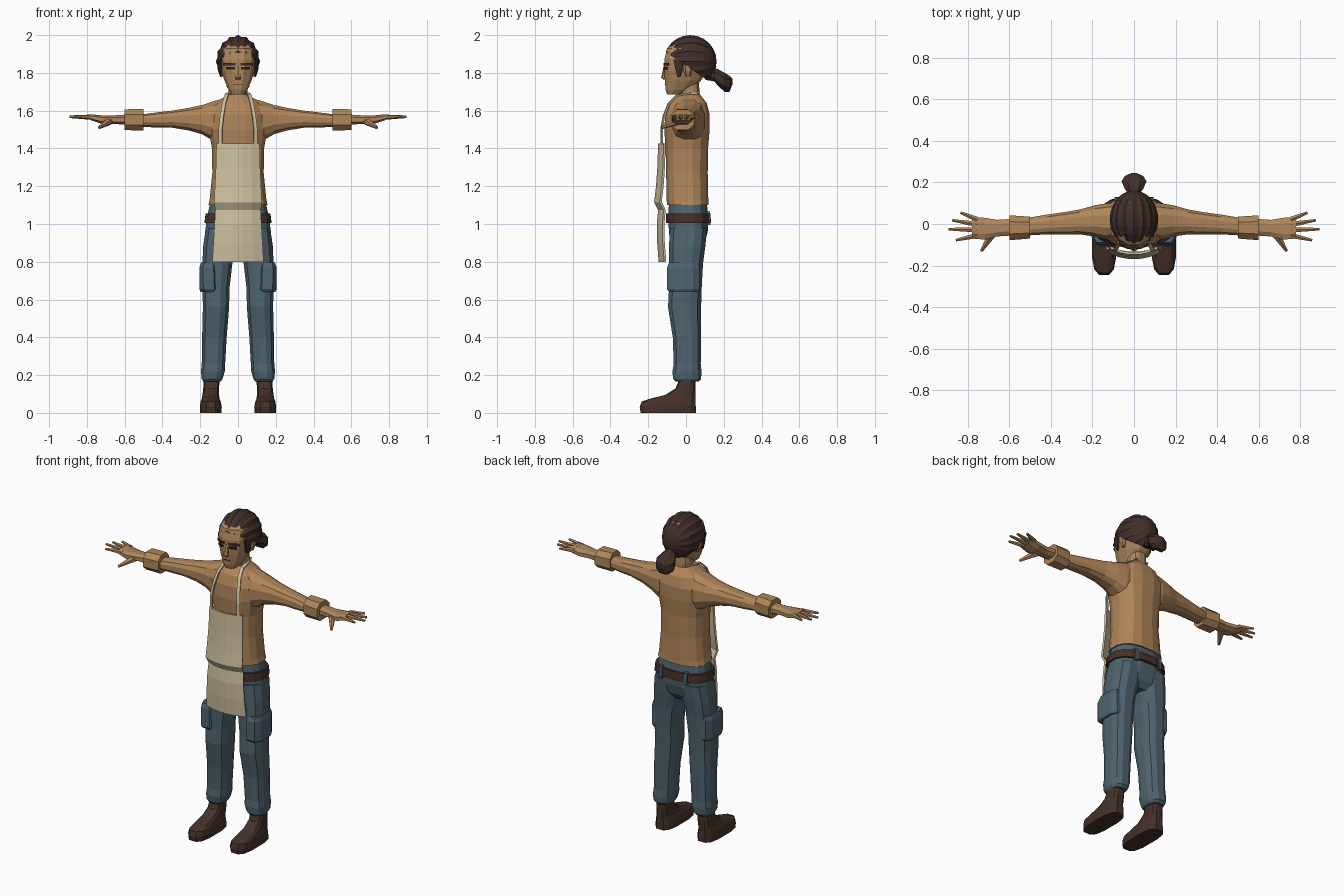
import bpy, bmesh, math
from mathutils import Vector

cube = bpy.data.objects.get("Cube")
if cube:
    bpy.data.objects.remove(cube)


def material(name, rgb):
    mat = bpy.data.materials.new(name)
    mat.use_nodes = True
    colour = (*rgb, 1)
    mat.diffuse_color = colour
    mat.node_tree.nodes["Principled BSDF"].inputs["Base Color"].default_value = colour
    return mat


SKIN = material("tan skin", (.42, .24, .11))
SHIRT = material("ochre shirt", (.43, .235, .1))
LINEN = material("cream linen", (.62, .53, .35))
DENIM = material("slate denim", (.075, .125, .155))
HAIR = material("dark brown hair", (.052, .028, .022))
LEATHER = material("brown leather", (.06, .03, .022))
DARK = material("dark eye", (.03, .017, .013))


def finish(name, bm, mat, mirror=False):
    mesh = bpy.data.meshes.new(name)
    bm.to_mesh(mesh)
    bm.free()
    mesh.materials.append(mat)
    obj = bpy.data.objects.new(name, mesh)
    bpy.context.collection.objects.link(obj)
    if mirror:
        mod = obj.modifiers.new("other side", 'MIRROR')
        mod.use_mirror_merge = False
    return obj


def loft(name, rows, mat, axis='Z', sides=12, power=.8, mirror=False):
    """Skin rounded rings; each row is position, then low/high of the two cross axes."""
    place = {'Z': lambda t, u, v: (u, v, t),
             'X': lambda t, u, v: (t, u, v),
             'Y': lambda t, u, v: (u, t, v)}[axis]
    bm = bmesh.new()
    rings = []
    reach = math.cos(math.pi / sides) ** power
    for t, u0, u1, v0, v1 in rows:
        ring = []
        for i in range(sides):
            a = (i + .5) * math.tau / sides
            c, s = (math.copysign(abs(f) ** power / reach, f)
                    for f in (math.cos(a), math.sin(a)))
            ring.append(bm.verts.new(place(t, (u0 + u1 + (u1 - u0) * c) / 2,
                                           (v0 + v1 + (v1 - v0) * s) / 2)))
        rings.append(ring)
    for a, b in zip(rings, rings[1:]):
        for i in range(sides):
            j = (i + 1) % sides
            bm.faces.new((a[i], a[j], b[j], b[i]))
    bm.faces.new(rings[0])
    bm.faces.new(rings[-1])
    bmesh.ops.recalc_face_normals(bm, faces=bm.faces)
    return finish(name, bm, mat, mirror)


def column(name, rows, mat, **options):
    """Upright loft centred on x; each row is height, half width, front, back."""
    return loft(name, [(z, -w, w, f, b) for z, w, f, b in rows], mat, **options)


def sheet(name, rows, mat, thickness, mirror=False):
    """Thin cloth or plate through rows of points."""
    bm = bmesh.new()
    grid = [[bm.verts.new(p) for p in row] for row in rows]
    for a, b in zip(grid, grid[1:]):
        for i in range(len(a) - 1):
            bm.faces.new((a[i], a[i + 1], b[i + 1], b[i]))
    obj = finish(name, bm, mat, mirror)
    mod = obj.modifiers.new("thickness", 'SOLIDIFY')
    mod.thickness, mod.offset = thickness, 0
    return obj


def finger(name, base, tip, r0, r1):
    base, tip = Vector(base), Vector(tip)
    bm = bmesh.new()
    bmesh.ops.create_cone(bm, cap_ends=True, segments=6, radius1=r0, radius2=r1,
                          depth=(tip - base).length)
    turn = (tip - base).to_track_quat('Z', 'Y').to_matrix()
    for v in bm.verts:
        v.co = turn @ v.co + (base + tip) / 2
    finish(name, bm, SKIN, mirror=True)


# Shirt body and sleeves
column("shirt", [(1.1, .157, -.1, .12), (1.13, .15, -.103, .118),
                 (1.27, .136, -.105, .115), (1.4, .138, -.108, .117),
                 (1.5, .155, -.115, .125), (1.58, .155, -.11, .125),
                 (1.64, .12, -.09, .11), (1.685, .055, -.05, .075)], SHIRT, sides=16)
loft("sleeve", [(.05, -.07, .1, 1.45, 1.672), (.13, -.075, .1, 1.44, 1.65),
                (.19, -.06, .09, 1.475, 1.63), (.26, -.05, .07, 1.495, 1.615),
                (.35, -.05, .055, 1.51, 1.6), (.42, -.05, .045, 1.51, 1.592),
                (.51, -.055, .03, 1.515, 1.58)], SHIRT, axis='X', mirror=True)
loft("sleeve_cuff", [(.5, -.07, .035, 1.495, 1.61), (.6, -.078, .042, 1.497, 1.607)],
     SHIRT, axis='X', sides=8, mirror=True)

# Hands
loft("palm", [(.58, -.055, .025, 1.525, 1.58), (.66, -.06, .02, 1.53, 1.575),
              (.72, -.075, .03, 1.53, 1.575), (.78, -.07, .035, 1.55, 1.58)],
     SKIN, axis='X', sides=8, mirror=True)
fingers = [("little", .022, .835, .055), ("ring", -.002, .875, .018),
           ("middle", -.028, .892, -.025), ("index", -.055, .858, -.078)]
for label, y, tip_x, tip_y in fingers:
    finger(label + "_finger", (.755, y, 1.565), (tip_x, tip_y, 1.568), .015, .007)
finger("thumb", (.68, -.045, 1.545), (.735, -.13, 1.51), .022, .008)

# Neck, head and face
column("neck", [(1.64, .055, -.03, .075), (1.76, .047, -.03, .068)], SKIN)
column("head", [(1.685, .032, -.1, -.03), (1.71, .05, -.108, .03),
                (1.76, .072, -.112, .08), (1.81, .087, -.114, .11),
                (1.87, .094, -.115, .125), (1.93, .085, -.1, .125),
                (1.97, .05, -.05, .1)], SKIN)
loft("ear", [(1.78, .08, .095, 0, .02), (1.81, .08, .106, -.01, .03),
             (1.845, .08, .108, -.012, .035)], SKIN, sides=6, mirror=True)
column("nose", [(1.765, .012, -.12, -.1), (1.775, .016, -.13, -.1),
                (1.84, .007, -.116, -.1)], SKIN, sides=6)


def face_plate(name, z0, z1, inner, outer, mat):
    slope = [(inner, -.117), (.037, -.116), (outer, -.116 + .62 * (outer - .037))]
    sheet(name, [[(x, y, z) for x, y in slope] for z in (z0, z1)], mat, .006, mirror=True)


face_plate("eyebrow", 1.839, 1.853, .014, .074, HAIR)
face_plate("eye", 1.818, 1.831, .02, .062, DARK)
sheet("mouth", [[(-.022, -.111, z), (.022, -.111, z)] for z in (1.738, 1.742)], DARK, .004)
sheet("sideburn", [[(.088, -.065, 1.87), (.105, -.015, 1.87)],
                   [(.09, -.055, 1.82), (.1, -.02, 1.82)],
                   [(.086, -.045, 1.78), (.09, -.03, 1.78)]], HAIR, .009, mirror=True)

# Swept-back hair: a ridged ellipsoid with strands running front to back
bm = bmesh.new()
STRANDS = 32
bmesh.ops.create_uvsphere(bm, u_segments=STRANDS, v_segments=12, radius=1)
for v in bm.verts:
    strand = round(math.atan2(v.co.y, v.co.x) / math.tau * STRANDS)
    ridge = .94 if strand % 2 else 1
    x, y, z = v.co
    v.co = (.117 * x * ridge, .022 + .14 * z, 1.86 + .14 * y * ridge)
cut = bmesh.ops.bisect_plane(bm, geom=bm.verts[:] + bm.edges[:] + bm.faces[:],
                             plane_co=(0, -.1, 1.905), plane_no=(0, .67, 1),
                             clear_inner=True)
rim = [e for e in cut["geom_cut"] if isinstance(e, bmesh.types.BMEdge)]
bmesh.ops.holes_fill(bm, edges=rim)
bmesh.ops.recalc_face_normals(bm, faces=bm.faces)
finish("swept_hair", bm, HAIR)
loft("ponytail", [(.1, -.035, .035, 1.765, 1.83), (.15, -.03, .03, 1.755, 1.825),
                  (.17, -.045, .045, 1.73, 1.82), (.205, -.06, .06, 1.7, 1.8),
                  (.23, -.045, .045, 1.7, 1.785), (.246, -.012, .012, 1.74, 1.77)],
     HAIR, axis='Y', sides=8)

# Trousers and belt
column("trouser_hips", [(.86, .09, -.06, .07), (.9, .172, -.085, .1),
                        (.96, .174, -.09, .115), (1.03, .165, -.095, .12),
                        (1.11, .148, -.09, .11)], DENIM, sides=16)
loft("trouser_leg", [(.165, .092, .183, -.055, .065), (.18, .082, .192, -.068, .08),
                     (.22, .07, .196, -.072, .082), (.26, .068, .192, -.065, .078),
                     (.4, .06, .19, -.07, .08), (.56, .047, .186, -.095, .08),
                     (.66, .045, .188, -.09, .083), (.79, .03, .188, -.09, .09),
                     (.88, .008, .185, -.09, .102), (.98, .005, .17, -.085, .112)],
     DENIM, mirror=True)
loft("cargo_pocket", [(.64, .11, .198, -.09, .065), (.655, .105, .204, -.1, .072),
                      (.77, .11, .204, -.1, .072), (.795, .12, .196, -.09, .065)],
     DENIM, sides=8, power=.6, mirror=True)
column("belt", [(1.005, .178, -.105, .132), (1.055, .172, -.105, .13)],
       LEATHER, sides=16)
for label, x in (("left", .085), ("right", -.085)):
    loft(label + "_belt_loop", [(.995, x - .01, x + .01, .1, .13),
                                (1.065, x - .01, x + .01, .1, .127)], DENIM, sides=4)

# Shoes
loft("shoe", [(0, .088, .202, -.24, .052), (.03, .086, .202, -.245, .052),
              (.06, .092, .198, -.235, .05), (.075, .098, .192, -.19, .05),
              (.095, .1, .188, -.11, .05), (.13, .1, .184, -.055, .05),
              (.18, .098, .182, -.035, .05)], LEATHER, power=.65, mirror=True)


# Apron: bib, gathered waist and skirt, bowed across the body
def bowed(z, half, y):
    return [(half * t, y + .03 * t * t, z) for t in (-1, -.6, -.2, .2, .6, 1)]


sheet("apron", [bowed(*row) for row in
                ((1.425, .112, -.143), (1.3, .115, -.147), (1.2, .12, -.154),
                 (1.115, .124, -.164), (1.075, .118, -.143), (1.0, .122, -.15),
                 (.9, .128, -.148), (.8, .134, -.14))], LINEN, .012)
strap = [(.092, -.127, 1.42), (.093, -.129, 1.5), (.085, -.118, 1.57),
         (.073, -.09, 1.64), (.062, -.05, 1.68), (.056, .01, 1.69), (.035, .07, 1.695)]
sheet("apron_strap", [[(x - .009, y - .003, z), (x + .009, y + .003, z)]
                      for x, y, z in strap], LINEN, .008, mirror=True)
